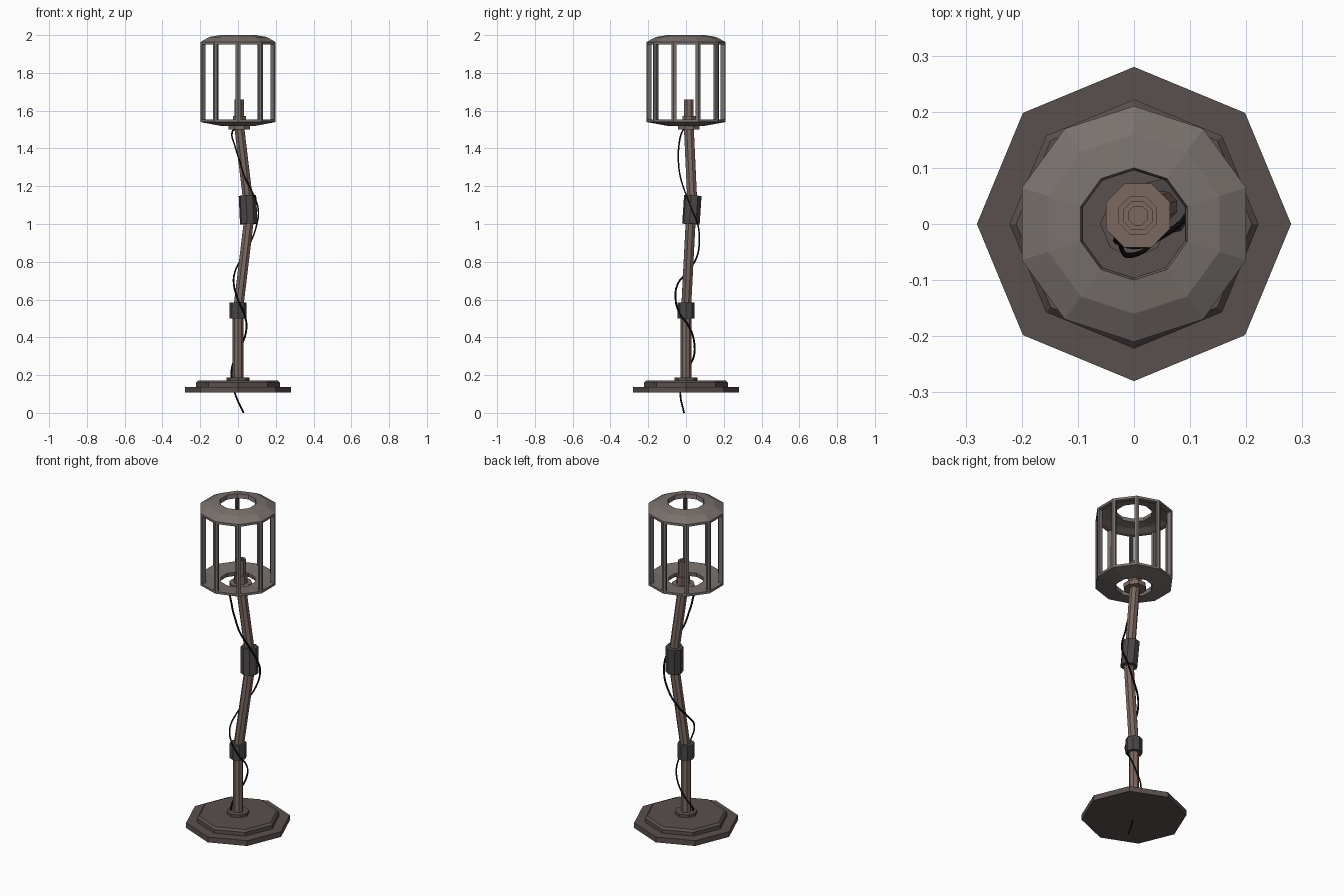
import bpy, bmesh, math
from mathutils import Vector

if "Cube" in bpy.data.objects:
    bpy.data.objects.remove(bpy.data.objects["Cube"])


def material(name, rgb):
    m = bpy.data.materials.new(name)
    m.diffuse_color = (*rgb, 1)
    m.use_nodes = True
    m.node_tree.nodes["Principled BSDF"].inputs["Base Color"].default_value = m.diffuse_color
    return m


DARK = material("dark_metal", (0.10, 0.08, 0.075))
BROWN = material("brown_metal", (0.20, 0.14, 0.12))
JOINT = material("joint_metal", (0.07, 0.06, 0.06))
SHADE = material("shade_metal", (0.19, 0.165, 0.155))
BLACK = material("cable_black", (0.005, 0.005, 0.005))


def to_object(name, bm, mat):
    bmesh.ops.recalc_face_normals(bm, faces=bm.faces)
    mesh = bpy.data.meshes.new(name)
    bm.to_mesh(mesh)
    bm.free()
    ob = bpy.data.objects.new(name, mesh)
    mesh.materials.append(mat)
    bpy.context.collection.objects.link(ob)
    return ob


def lathe(profile, sides, turn=0.0, centre=(0, 0), caps=True):
    """Revolve (radius, z) points into a faceted body."""
    bm = bmesh.new()
    rings = []
    for r, z in profile:
        angles = [turn + 2 * math.pi * i / sides for i in range(sides)]
        rings.append([bm.verts.new((centre[0] + r * math.cos(a),
                                    centre[1] + r * math.sin(a), z)) for a in angles])
    for a, b in zip(rings, rings[1:]):
        for i in range(sides):
            j = (i + 1) % sides
            bm.faces.new((a[i], a[j], b[j], b[i]))
    if caps:
        bm.faces.new(rings[0])
        bm.faces.new(rings[-1])
    return bm


def rod(name, start, end, radius, mat):
    """Eight-sided rod between two points."""
    start, end = Vector(start), Vector(end)
    axis = end - start
    bm = lathe([(radius, 0), (radius, axis.length)], 8)
    bm.transform(axis.to_track_quat('Z', 'Y').to_matrix().to_4x4())
    bmesh.ops.translate(bm, verts=bm.verts, vec=start)
    return to_object(name, bm, mat)


# Stepped octagonal foot and pole collar
to_object("base", lathe([(0.28, 0.107), (0.28, 0.138), (0.222, 0.138), (0.222, 0.16),
                         (0.21, 0.172)], 8), DARK)
to_object("base_collar", lathe([(0.06, 0.165), (0.06, 0.187)], 8), DARK)

# Bent pole and its joints
rod("lower_pole", (0, 0, 0.17), (0, 0, 0.54), 0.028, BROWN)
rod("lower_joint", (0, 0, 0.5), (0, 0, 0.585), 0.046, JOINT)
rod("middle_pole", (0, 0, 0.54), (0.06, 0.026, 1.04), 0.028, BROWN)
rod("upper_joint", (0.057, 0.026, 1.0), (0.05, 0.036, 1.15), 0.047, JOINT)
rod("upper_pole", (0.056, 0.034, 1.1), (0.007, 0.015, 1.51), 0.028, BROWN)

# Stepped bulb socket with hollow end
to_object("socket", lathe([(0.062, 1.5), (0.062, 1.525), (0.037, 1.525), (0.037, 1.572),
                           (0.028, 1.572), (0.028, 1.66), (0.018, 1.66), (0.018, 1.63)],
                          8, math.pi / 8, (0.007, 0.015)), BROWN)

# Ten-sided lantern shade with cut-out windows
bm = lathe([(0.1, 1.52), (0.21, 1.54), (0.21, 1.963), (0.16, 1.99), (0.1, 2.0)],
           10, math.pi / 2, caps=False)
bm.normal_update()
walls = [f for f in bm.faces if abs(f.normal.z) < 0.01]
bmesh.ops.inset_individual(bm, faces=walls, thickness=0.019)
bmesh.ops.delete(bm, geom=walls, context='FACES')
shade = to_object("shade", bm, SHADE)
# make the shell face outward so that it thickens inward
probe = max(shade.data.polygons, key=lambda p: p.center.z)
if probe.normal.z < 0:
    shade.data.flip_normals()
shell = shade.modifiers.new("shell", 'SOLIDIFY')
shell.thickness = 0.024
shell.offset = -1

# Power cable winding around the pole
path = [(.03, -.01, 0), (-.015, -.03, .1), (-.035, -.015, .2), (-.02, .035, .28),
        (.02, .045, .36), (.045, .02, .45), (.03, -.035, .53), (0, -.055, .6),
        (-.022, -.045, .68), (-.015, .01, .75), (.02, .055, .82), (.065, .07, .9),
        (.1, .062, 1.0), (.107, .03, 1.08), (.075, -.005, 1.17), (.035, -.03, 1.25),
        (.01, -.04, 1.33), (-.015, -.038, 1.41), (-.03, -.02, 1.49), (0, 0, 1.51)]
curve = bpy.data.curves.new("cable", 'CURVE')
curve.dimensions = '3D'
curve.bevel_depth = 0.005
curve.bevel_resolution = 0
curve.resolution_u = 4
curve.use_fill_caps = True
spline = curve.splines.new('BEZIER')
spline.bezier_points.add(len(path) - 1)
for p, co in zip(spline.bezier_points, path):
    p.co = co
    p.handle_left_type = p.handle_right_type = 'AUTO'
curve.materials.append(BLACK)
bpy.context.collection.objects.link(bpy.data.objects.new("cable", curve))
